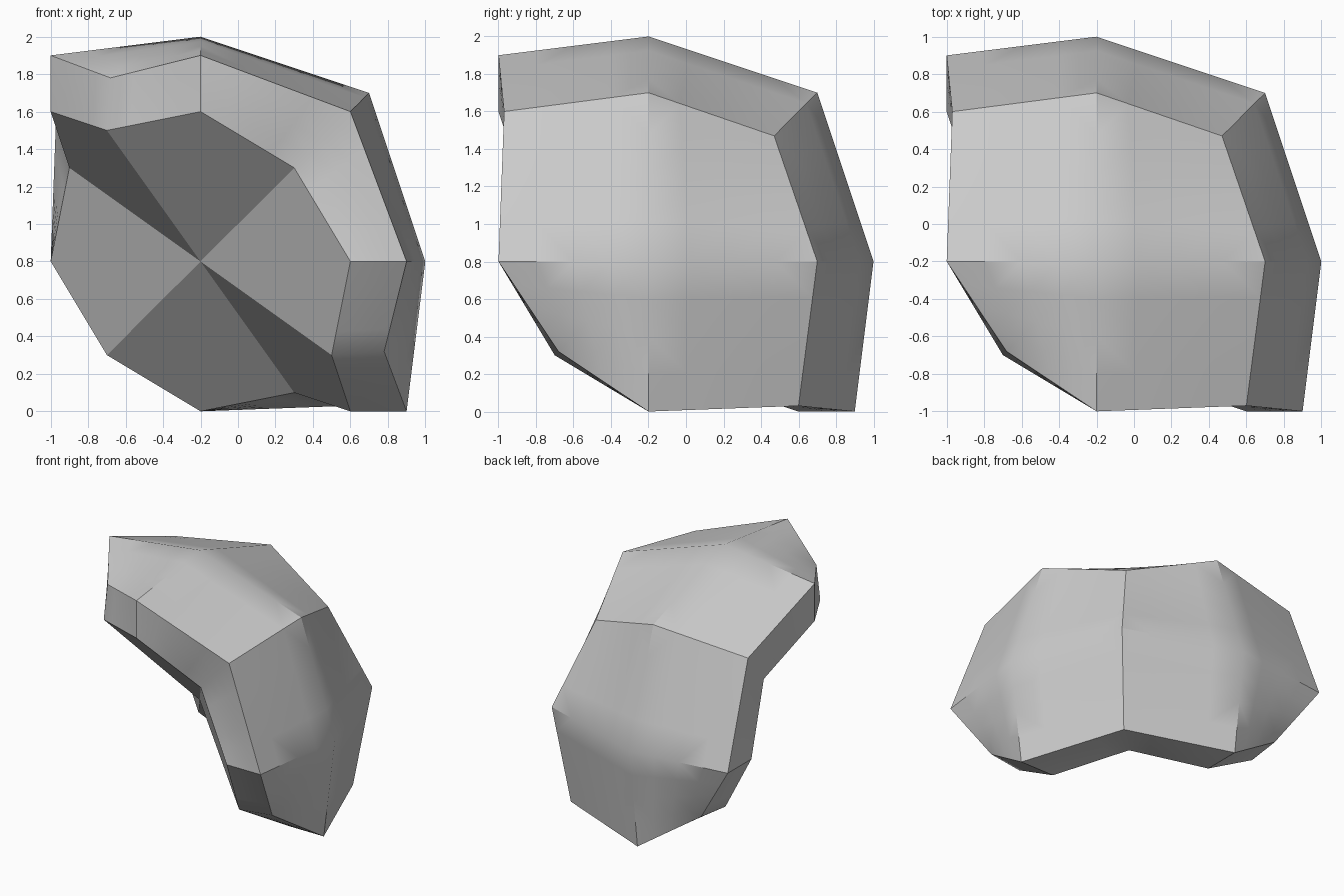
import bpy
import bmesh
import math
from mathutils import Vector

old = bpy.data.objects.get("Cube")
if old:
    bpy.data.objects.remove(old, do_unlink=True)

# Single flat grey
grey = bpy.data.materials.new("plain_grey")
grey.use_nodes = True
color = (0.6, 0.6, 0.6, 1.0)
grey.diffuse_color = color
grey.node_tree.nodes["Principled BSDF"].inputs["Base Color"].default_value = color

# Corner points of one sixth of the shell; the rest are axis permutations
pole = (0, 0, 1.2)
ridge_x = (0.9, 0, 0.9)
ridge_y = (0, 0.9, 0.9)
crown = (0.67, 0.67, 0.67)
rim_side = (0, -0.8, 1.1)
rim_twin = (-0.8, 0, 1.1)
rim_tip = (0.8, -0.77, 0.8)
rim_dip = (-0.48, -0.48, 0.98)
inner_side = (0, -0.8, 0.8)
inner_tip = (0.5, -0.7, 0.5)
inner_dip = (-0.5, -0.5, 0.7)
centre = (0, 0, 0)

patches = [
    (pole, ridge_x, crown, ridge_y),                # crown
    (pole, rim_side, rim_tip, ridge_x),             # outer flank
    (pole, rim_twin, rim_dip, rim_side),            # outer notch
    (rim_side, rim_tip, inner_tip, inner_side),     # rim
    (rim_side, inner_side, inner_dip, rim_dip),     # rim at the notch
    (centre, inner_tip, inner_side, inner_dip),     # folded underside
]
orders = [(i, j, 3 - i - j) for i in range(3) for j in range(3) if i != j]
offset = Vector((-0.2, -0.2, 0.8))

bm = bmesh.new()
verts = {}


def vert(point):
    if point not in verts:
        verts[point] = bm.verts.new(Vector(point) + offset)
    return verts[point]


# Repeat each patch through the six axis orders, skipping self-mirrored copies
for patch in patches:
    for order in orders:
        corners = [vert(tuple(p[k] for k in order)) for p in patch]
        if not any(set(f.verts) == set(corners) for f in bm.faces):
            bm.faces.new(corners)

# Split the twisted patches so shading blends only near their borders
bmesh.ops.subdivide_edges(bm, edges=bm.edges[:], cuts=3, use_grid_fill=True)
bmesh.ops.recalc_face_normals(bm, faces=bm.faces[:])

mesh = bpy.data.meshes.new("faceted_shell")
bm.to_mesh(mesh)
bm.free()
mesh.materials.append(grey)
shell = bpy.data.objects.new("faceted_shell", mesh)
bpy.context.collection.objects.link(shell)

bpy.ops.object.select_all(action="DESELECT")
shell.select_set(True)
bpy.context.view_layer.objects.active = shell
bpy.ops.object.shade_smooth_by_angle(angle=math.radians(30))
